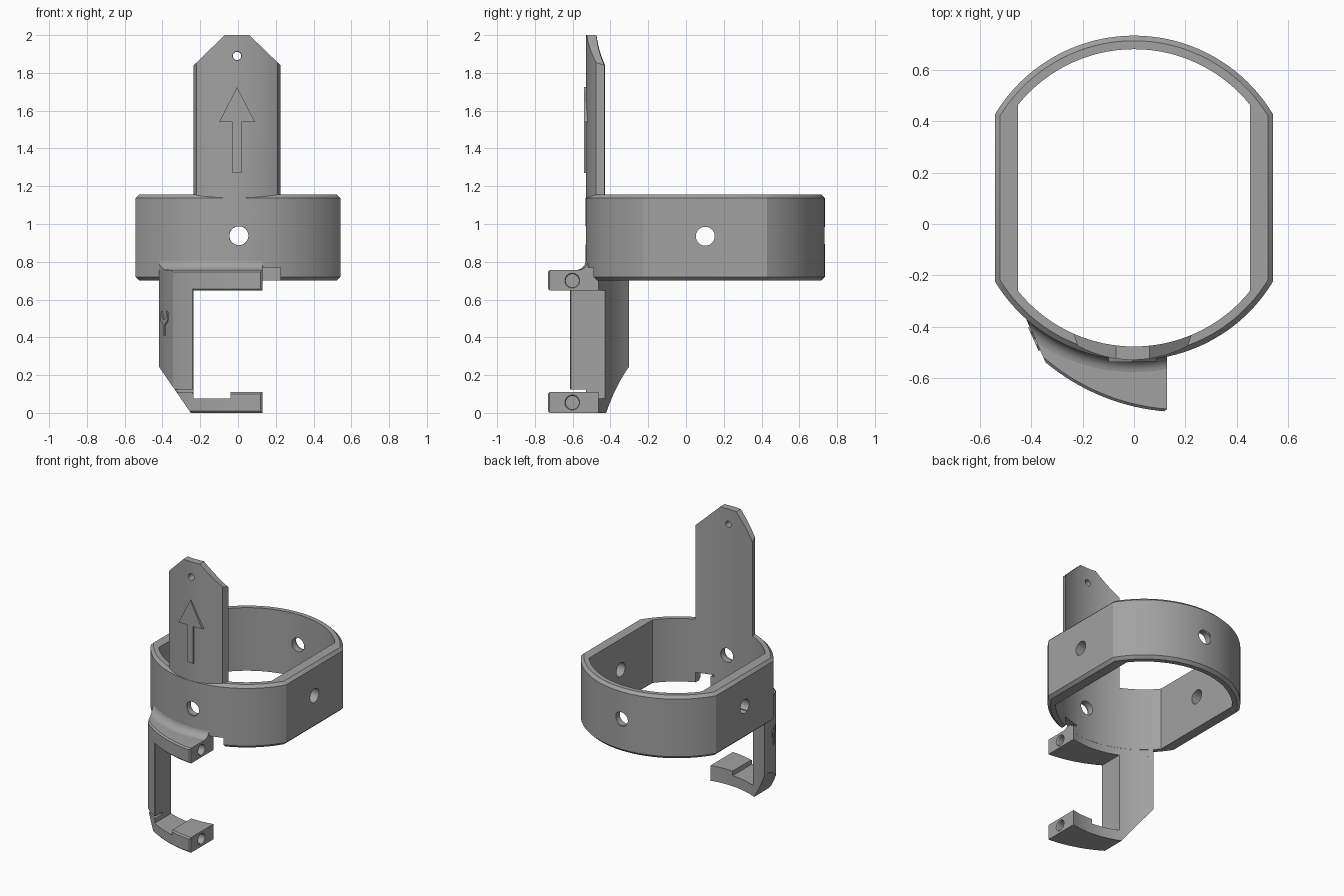
import bpy, bmesh, math
from mathutils import Matrix, Vector

if "Cube" in bpy.data.objects:
    bpy.data.objects.remove(bpy.data.objects["Cube"], do_unlink=True)

grey = bpy.data.materials.new("mid grey")
grey.use_nodes = True
colour = (0.36, 0.36, 0.36, 1)
grey.diffuse_color = colour
grey.node_tree.nodes["Principled BSDF"].inputs["Base Color"].default_value = colour

CY, R_IN, R_OUT = 0.102, 0.58, 0.633   # ring centre and radii


def finish(name, bm):
    bmesh.ops.recalc_face_normals(bm, faces=bm.faces)
    mesh = bpy.data.meshes.new(name)
    bm.to_mesh(mesh)
    bm.free()
    mesh.materials.append(grey)
    ob = bpy.data.objects.new(name, mesh)
    bpy.context.collection.objects.link(ob)
    return ob


def prism(name, pts, lo, hi, axis="z", bevel=0, keep=None):
    """Extrude a 2D outline along z (points are x, y) or y (points are x, z)."""
    place = (lambda a, b, h: (a, b, h)) if axis == "z" else (lambda a, b, h: (a, h, b))
    bm = bmesh.new()
    base = bm.faces.new([bm.verts.new(place(a, b, lo)) for a, b in pts])
    ext = bmesh.ops.extrude_face_region(bm, geom=[base])["geom"]
    shift = Vector(place(0, 0, hi - lo))
    bmesh.ops.translate(bm, vec=shift, verts=[g for g in ext if isinstance(g, bmesh.types.BMVert)])
    bmesh.ops.recalc_face_normals(bm, faces=bm.faces)
    if bevel:
        edges = [e for e in bm.edges if e.calc_face_angle(0) > 0.6
                 and (keep is None or all(keep(v.co) for v in e.verts))]
        bmesh.ops.bevel(bm, geom=edges, offset=bevel, segments=1, affect="EDGES")
    return finish(name, bm)


def box(x0, x1, y0, y1, z0, z1):
    return prism("cutter", [(x0, y0), (x1, y0), (x1, y1), (x0, y1)], z0, z1)


def cylinder(centre, r, depth, axis, r2=None):
    bm = bmesh.new()
    rot = {"x": Matrix.Rotation(math.pi / 2, 4, "Y"), "y": Matrix.Rotation(math.pi / 2, 4, "X")}[axis]
    bmesh.ops.create_cone(bm, cap_ends=True, segments=32, radius1=r, radius2=r2 or r,
                          depth=depth, matrix=Matrix.Translation(centre) @ rot)
    return finish("cutter", bm)


def boolean(ob, cutter, op="DIFFERENCE"):
    mod = ob.modifiers.new("cut", "BOOLEAN")
    mod.operation, mod.solver, mod.object = op, "EXACT", cutter
    bpy.context.view_layer.objects.active = ob
    bpy.ops.object.modifier_apply(modifier=mod.name)
    bpy.data.objects.remove(cutter, do_unlink=True)


def arc(r, x0, x1, n, cy=CY, cx=0, side=-1):
    """Points of a circle between two x positions, on the front (-1) or back (1)."""
    a0, a1 = math.asin((x0 - cx) / r), math.asin((x1 - cx) / r)
    steps = [a0 + (a1 - a0) * i / n for i in range(n + 1)]
    return [(cx + r * math.sin(a), cy + side * r * math.cos(a)) for a in steps]


def clipped_circle(r, half):
    return arc(r, -half, half, 40) + arc(r, half, -half, 40, side=1)


# Ring: flattened circular band with chamfered outer rims
ring = prism("ring_band", clipped_circle(R_OUT, 0.542), 0.70, 1.157, bevel=0.02,
             keep=None)
boolean(ring, prism("cutter", clipped_circle(R_IN, 0.452), 0.5, 1.4))
for axis, sides in (("y", (-1, 1)), ("x", (-1, 1))):
    for s in sides:
        mid = (0.005, CY + s * 0.6, 0.938) if axis == "y" else (s * 0.5, CY, 0.935)
        boolean(ring, cylinder(mid, 0.05, 0.3, axis))
        rim = (0.005, CY + s * R_OUT, 0.938) if axis == "y" else (s * 0.542, CY, 0.935)
        flare = -s if axis == "y" else s
        boolean(ring, cylinder(rim, 0.05 - 0.01 * flare, 0.02, axis, 0.05 + 0.01 * flare)
                if axis == "x" else
                cylinder(rim, 0.05 + 0.01 * s * -1, 0.02, axis, 0.05 + 0.01 * s))
boolean(ring, box(0.1, 0.225, -0.8, -0.2, 0.6, 0.77))

# Upright tab: curved strip with a clipped top and a small hole
tab_plan = arc(0.45, -0.22, 0.21, 24, cy=-0.08, cx=-0.005) + arc(R_IN, 0.225, -0.235, 24)
tab = prism("upright_tab", tab_plan, 1.0, 2.05)
boolean(tab, prism("cutter", [(-0.3, 0.9), (0.3, 0.9), (0.3, 1.768), (0.06, 2.0),
                              (-0.07, 2.0), (-0.3, 1.777)], -0.8, -0.2, "y"), "INTERSECT")
boolean(tab, cylinder((-0.005, -0.5, 1.89), 0.022, 0.3, "y"))
boolean(tab, cylinder((-0.005, -0.53, 1.89), 0.018, 0.02, "y", 0.03))
boolean(tab, cylinder((0.005, -0.5, 0.938), 0.06, 0.5, "y"))

# Raised arrow on the tab
half = [(0.023, 1.27), (0.023, 1.54), (0.095, 1.54), (0, 1.725)]
arrow = [(x - 0.005, z) for x, z in half] + [(-x - 0.005, z) for x, z in reversed(half[:3])]
prism("tab_arrow", arrow, -0.539, -0.505, "y")

# Clamp: two arms and a post sharing one plan
CLAMP_IN = R_IN + 0.001
outer = arc(0.834, -0.345, 0.129, 16, cy=0.1, cx=0.19)


def clear_of_ring(co):
    return math.hypot(co.x, co.y - CY) > 0.65


def clamp_plan(x_end):
    front = [(-0.419, -0.375)] + [p for p in outer if p[0] < x_end - 0.005]
    end = arc(0.834, -0.345, x_end, 1, cy=0.1, cx=0.19)[1]
    return front + [end] + arc(CLAMP_IN, x_end, -0.419, 20)


def under_cut():
    # Slanted plane trimming the lower outside corner
    return prism("cutter", [(-0.6, -0.2), (-0.38, -0.2), (-0.25, 0), (-0.419, 0.245),
                            (-0.6, 0.51)], -0.9, 0, "y")


upper = prism("upper_clamp_arm", clamp_plan(0.129), 0.647, 0.757, bevel=0.01, keep=clear_of_ring)
lower = prism("lower_clamp_arm", clamp_plan(0.129), 0.0, 0.11, bevel=0.01, keep=clear_of_ring)
boolean(lower, box(-0.235, -0.04, -0.9, -0.2, 0.077, 0.3))
boolean(lower, under_cut())
for arm, z in ((upper, 0.70), (lower, 0.055)):
    boolean(arm, cylinder((0.129, -0.602, z), 0.035, 0.2, "x"))
    boolean(arm, cylinder((0.126, -0.602, z), 0.033, 0.014, "x", 0.042))

post = prism("clamp_post", clamp_plan(-0.235), 0.02, 0.74, bevel=0.008, keep=clear_of_ring)
boolean(post, under_cut())
boolean(post, box(-0.36, -0.2, -0.8, -0.53, 0.11, 0.125))

# Concave fillet blending the upper arm into the ring
bm = bmesh.new()
profile = [(0.6, 0.74), (0.71, 0.745)]
for i in range(7):
    a = math.pi / 2 * i / 6
    profile.append((0.687 - 0.055 * math.sin(a), 0.811 - 0.055 * math.cos(a)))
profile.append((0.6, 0.811))
loop = [bm.verts.new((-r * math.sin(0.8), CY - r * math.cos(0.8), z)) for r, z in profile]
face = bm.faces.new(loop)
bmesh.ops.spin(bm, geom=[face], cent=(0, CY, 0), axis=(0, 0, 1), angle=1.1, steps=24)
fillet = finish("arm_fillet", bm)
boolean(fillet, prism("cutter", clamp_plan(0.129), 0.6, 0.9), "INTERSECT")

# Small forked mark raised on the slanted side of the post
side = [(0.009, 0.41), (0.009, 0.465), (0.045, 0.49), (0.05, 0.525), (0.03, 0.54),
        (0.024, 0.505), (0, 0.49)]
mark_plan = side + [(-x, z) for x, z in reversed(side[:-1])]
mark = prism("post_mark", mark_plan, -0.006, 0.006, "y")
mark.data.transform(Matrix.Translation((-0.387, -0.447, 0))
                    @ Matrix.Rotation(math.atan2(-0.165, 0.074), 4, "Z"))

# Smooth curved walls, keep edges sharp
bpy.ops.object.select_all(action="DESELECT")
for ob in bpy.context.collection.objects:
    if ob.type == "MESH" and grey.name in ob.data.materials:
        ob.select_set(True)
        bpy.context.view_layer.objects.active = ob
bpy.ops.object.shade_smooth_by_angle(angle=math.radians(25))
